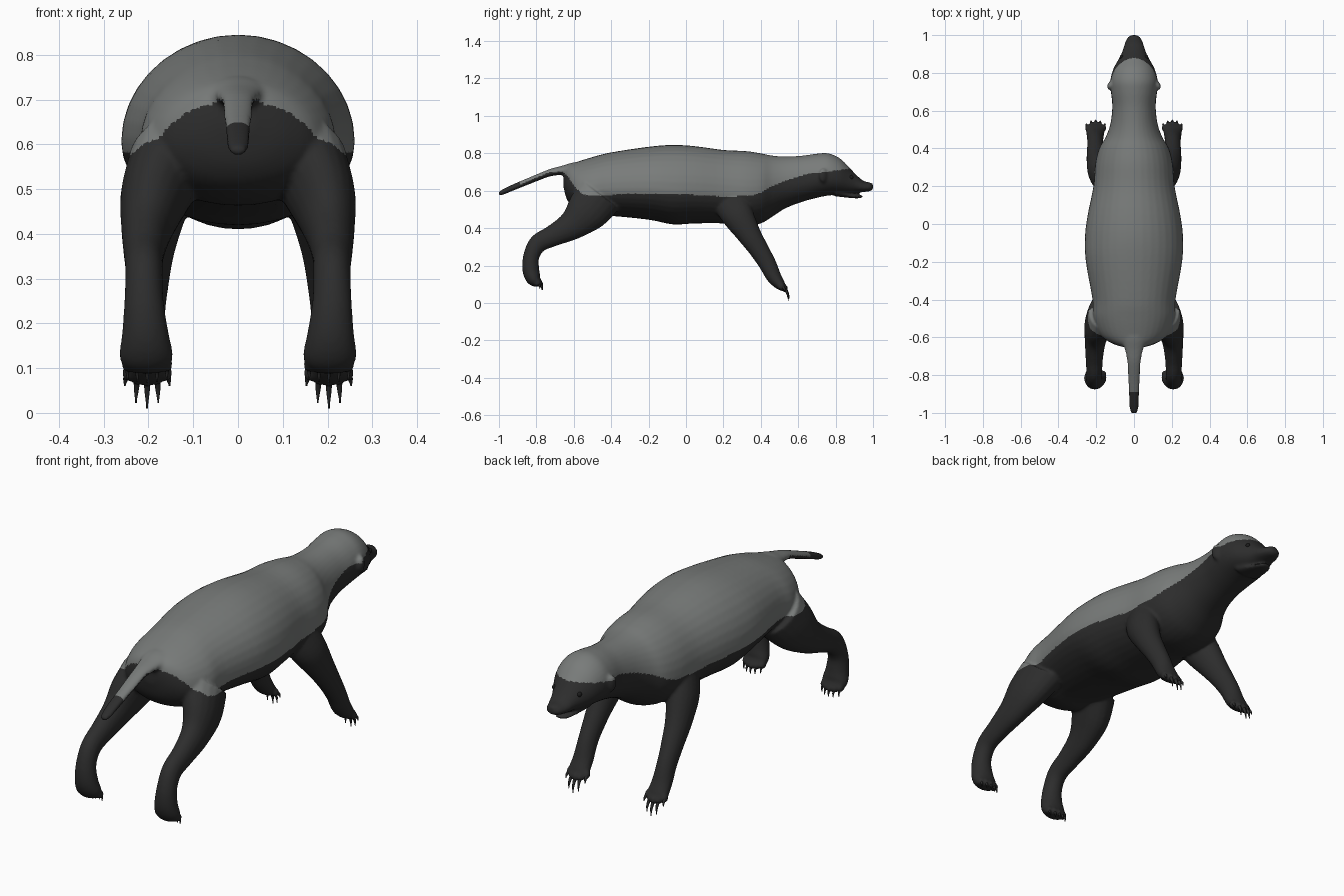
import bpy, bmesh, math
from mathutils import Vector, Matrix

if "Cube" in bpy.data.objects:
    bpy.data.objects.remove(bpy.data.objects["Cube"])


def material(name, rgb):
    m = bpy.data.materials.new(name)
    m.diffuse_color = (*rgb, 1)
    m.use_nodes = True
    m.node_tree.nodes["Principled BSDF"].inputs["Base Color"].default_value = m.diffuse_color
    return m


DARK = material("dark_fur", (0.026, 0.026, 0.026))
GREY = material("grey_mantle", (0.19, 0.2, 0.195))
BLACK = material("black_eye", (0.012, 0.012, 0.012))


def spline(pts, steps=5):
    """Catmull-Rom interpolation of tuples of any length."""
    pts = [Vector(p) for p in pts]
    out = []
    for i in range(len(pts) - 1):
        p1, p2 = pts[i], pts[i + 1]
        p0 = pts[i - 1] if i else p1
        p3 = pts[i + 2] if i + 2 < len(pts) else p2
        for k in range(steps):
            t = k / steps
            out.append(0.5 * (2 * p1 + (p2 - p0) * t + (2 * p0 - 5 * p1 + 4 * p2 - p3) * t ** 2
                              + (3 * p1 - p0 - 3 * p2 + p3) * t ** 3))
    return out + [pts[-1]]


def lerp_table(table, y):
    for (a, u), (b, v) in zip(table, table[1:]):
        if y <= b:
            return u + (v - u) * max(0, (y - a) / (b - a))
    return table[-1][1]


def loft(bm, rings):
    loops = [[bm.verts.new(p) for p in r] for r in rings]
    n = len(loops[0])
    faces = [bm.faces.new(loops[0]), bm.faces.new(loops[-1])]
    for a, b in zip(loops, loops[1:]):
        for i in range(n):
            j = (i + 1) % n
            faces.append(bm.faces.new((a[i], a[j], b[j], b[i])))
    bmesh.ops.recalc_face_normals(bm, faces=faces)


def tube(bm, stations, side=1, n=20, steps=5):
    """Tube through (x, y, z, half width, half depth) stations."""
    st = spline(stations, steps)
    rings = []
    for i, s in enumerate(st):
        a, b = st[max(i - 1, 0)], st[min(i + 1, len(st) - 1)]
        up = Vector((0, -(b[2] - a[2]), b[1] - a[1])).normalized()
        ring = []
        for k in range(n):
            t = math.tau * k / n
            p = Vector(s[:3]) + Vector((max(s[3], .002) * math.cos(t), 0, 0)) + up * max(s[4], .002) * math.sin(t)
            ring.append((p.x * side, p.y, p.z))
        rings.append(ring)
    loft(bm, rings)


def ball(bm, c, r, rot=0):
    bmesh.ops.create_uvsphere(bm, u_segments=16, v_segments=10, radius=1,
                              matrix=Matrix.Translation(c) @ Matrix.Rotation(rot, 4, 'Z') @ Matrix.Diagonal((*r, 1)))


def make(name, bm, mats):
    me = bpy.data.meshes.new(name)
    bm.to_mesh(me)
    bm.free()
    for m in mats:
        me.materials.append(m)
    me.polygons.foreach_set("use_smooth", [True] * len(me.polygons))
    ob = bpy.data.objects.new(name, me)
    bpy.context.collection.objects.link(ob)
    return ob


# Trunk, neck and head: (y, top, bottom, half width)
trunk = [(-.655, .71, .62, .04), (-.635, .735, .55, .11), (-.59, .752, .50, .175),
         (-.5, .78, .465, .215), (-.4, .805, .465, .22), (-.2, .835, .445, .255),
         (-.07, .845, .42, .26), (.05, .838, .425, .245), (.2, .818, .425, .215),
         (.32, .812, .41, .205), (.4, .80, .425, .185), (.46, .788, .46, .15),
         (.53, .783, .505, .125), (.62, .787, .54, .115), (.7, .798, .562, .122),
         (.76, .80, .574, .125), (.82, .775, .578, .11), (.87, .728, .58, .083),
         (.91, .685, .588, .063), (.95, .652, .593, .051), (.985, .643, .598, .036),
         (1.0, .628, .608, .016)]
bm = bmesh.new()
rings = []
for y, top, bot, w in spline(trunk, 4):
    mid = bot + .43 * (top - bot)
    ring = []
    for k in range(36):
        t = math.tau * k / 36
        s = math.sin(t)
        ring.append((w * math.cos(t), y, mid + s * ((top - mid) if s > 0 else (mid - bot))))
    rings.append(ring)
loft(bm, rings)

# Lower jaw and tail
tube(bm, [(0, .8, .59, .07, .02), (0, .87, .575, .05, .013), (0, .92, .568, .036, .009), (0, .945, .57, .015, .005)])
tube(bm, [(0, -.5, .70, .1, .06), (0, -.6, .707, .075, .045), (0, -.66, .708, .05, .026),
          (0, -.73, .695, .036, .019), (0, -.82, .66, .031, .017), (0, -.92, .619, .027, .016),
          (0, -.985, .59, .022, .013), (0, -1.004, .583, .01, .006)])

fore_leg = [(.13, .22, .58, .07, .10), (.172, .27, .48, .07, .088), (.195, .335, .37, .056, .065),
            (.202, .39, .285, .047, .053), (.205, .435, .21, .042, .047), (.205, .47, .14, .046, .04),
            (.205, .505, .095, .05, .028), (.205, .525, .075, .04, .015)]
hind_leg = [(.14, -.46, .58, .10, .13), (.182, -.53, .49, .08, .115), (.203, -.61, .415, .058, .08),
            (.21, -.71, .36, .046, .058), (.21, -.79, .318, .042, .05), (.21, -.827, .25, .044, .043),
            (.207, -.83, .18, .052, .045), (.205, -.815, .13, .06, .04), (.205, -.79, .105, .052, .024)]
claws = bmesh.new()
eyes = bmesh.new()
for side in (-1, 1):
    tube(bm, fore_leg, side)
    tube(bm, hind_leg, side)
    # Round ears
    ball(bm, (side * .124, .735, .682), (.016, .026, .04), side * .5)
    ball(eyes, (side * .066, .884, .672), (.009, .011, .011))
    # Toes with one claw each
    for i in range(-2, 3):
        x = .203 + i * .022
        d = i * i / 4
        ball(bm, (side * x, .528 - .02 * d, .077 + .012 * d), (.012, .019, .02))
        tube(claws, [(x, .53 - .02 * d, .078 + .014 * d, .008, .009),
                     (x + i * .002, .546 - .02 * d, .045 + .03 * d, .0055, .006),
                     (x + i * .003, .55 - .02 * d, .01 + .05 * d, .001, .001)], side, 8, 3)
        ball(bm, (side * x, -.782 - .014 * d, .103 + .005 * d), (.013, .02, .018))
        tube(claws, [(x, -.777 - .014 * d, .1 + .005 * d, .006, .008),
                     (x, -.768 - .014 * d, .085 + .005 * d, .004, .005),
                     (x, -.768 - .014 * d, .068 + .006 * d, .001, .001)], side, 8, 3)
# Nose pad
ball(bm, (0, .985, .63), (.022, .015, .014))

# Fuse all parts into one skin
body = make("body", bm, (DARK, GREY))
rm = body.modifiers.new("fuse", 'REMESH')
rm.mode = 'VOXEL'
rm.voxel_size = .0075
sm = body.modifiers.new("soften", 'SMOOTH')
sm.factor = .5
sm.iterations = 4
fused = bpy.data.meshes.new_from_object(body.evaluated_get(bpy.context.evaluated_depsgraph_get()))
body.modifiers.clear()
body.data = fused
fused.materials.clear()
fused.materials.append(DARK)
fused.materials.append(GREY)

# Pale mantle: everything above a wavy height line along the back
edge = [(-1, .60), (-.9, .627), (-.82, .662), (-.73, .698), (-.66, .70), (-.63, .675), (-.59, .615),
        (-.55, .58), (-.5, .57), (-.3, .585), (0, .58), (.2, .568), (.35, .572), (.4, .59),
        (.45, .62), (.55, .66), (.65, .69), (.75, .70), (.85, .715), (.9, .72), (1, .8)]
for p in fused.polygons:
    c = p.center
    p.material_index = int(-.89 < c.y < .9 and c.z > lerp_table(edge, c.y))
    p.use_smooth = True

make("claws", claws, (DARK,))
make("eyes", eyes, (BLACK,))
